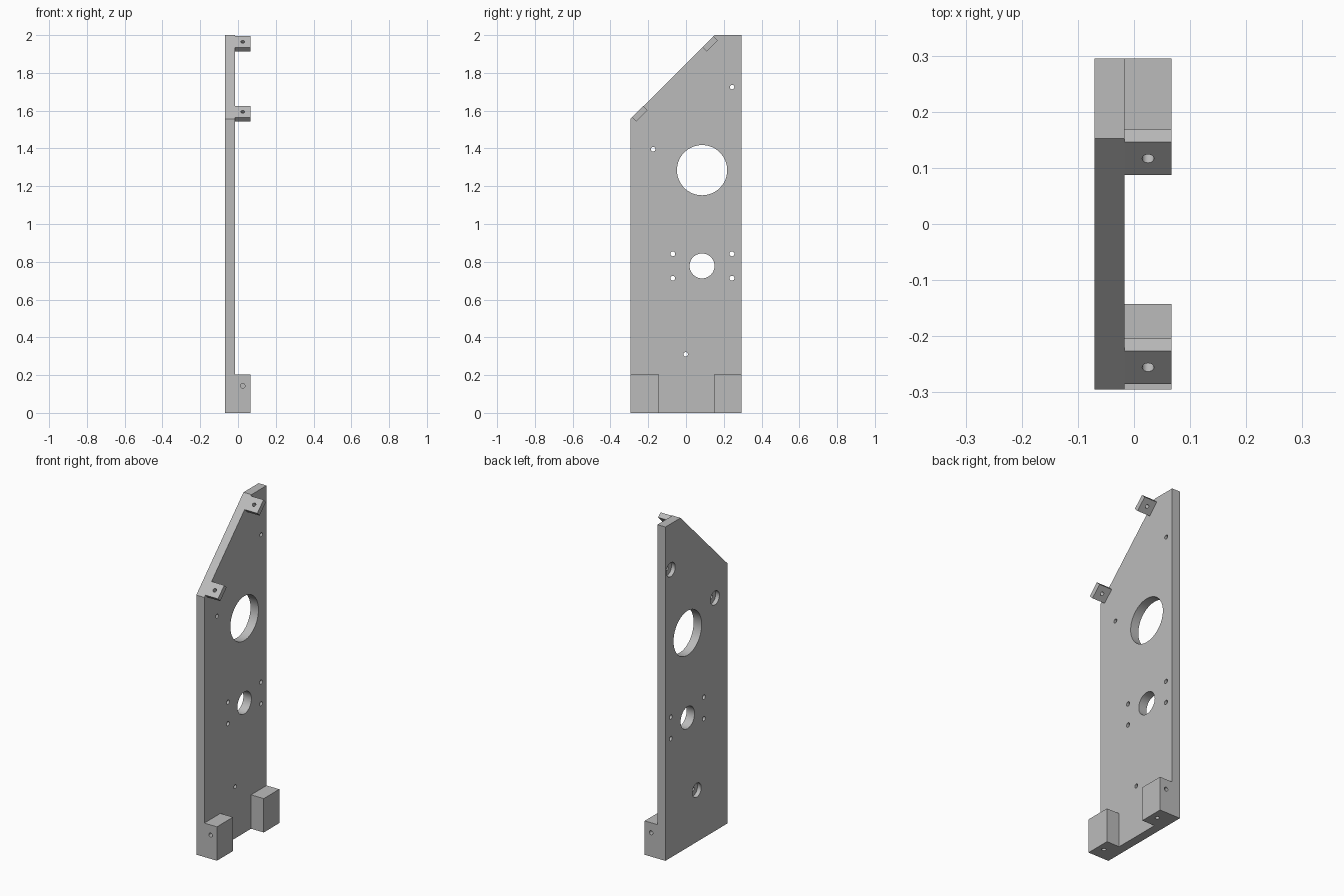
import bpy, bmesh
from math import radians
from mathutils import Vector

if "Cube" in bpy.data.objects:
    bpy.data.objects.remove(bpy.data.objects["Cube"], do_unlink=True)

GREY = (0.5, 0.5, 0.5, 1)
metal = bpy.data.materials.new("plain grey")
metal.use_nodes = True
metal.diffuse_color = GREY
metal.node_tree.nodes["Principled BSDF"].inputs["Base Color"].default_value = GREY

X0, X1, X2 = -0.07, -0.017, 0.067      # plate outside, plate inside, bracket end
XM = (X1 + X2) / 2
Y = 0.295                              # half depth of the plate


def extruded(name, outline, xa, xb):
    """Solid made from a (y, z) outline swept along x."""
    bm = bmesh.new()
    face = bm.faces.new([bm.verts.new((xa, y, z)) for y, z in outline])
    swept = bmesh.ops.extrude_face_region(bm, geom=[face])["geom"]
    bmesh.ops.translate(bm, vec=(xb - xa, 0, 0),
                        verts=[v for v in swept if isinstance(v, bmesh.types.BMVert)])
    bmesh.ops.recalc_face_normals(bm, faces=bm.faces)
    mesh = bpy.data.meshes.new(name)
    bm.to_mesh(mesh)
    bm.free()
    mesh.materials.append(metal)
    obj = bpy.data.objects.new(name, mesh)
    bpy.context.collection.objects.link(obj)
    return obj


def drill(obj, centre, axis, radius, depth, sides=32):
    """Cut a round hole reaching depth to either side of centre."""
    bpy.ops.mesh.primitive_cylinder_add(
        vertices=sides, radius=radius, depth=2 * depth, location=centre,
        rotation=Vector(axis).to_track_quat("Z", "Y").to_euler())
    cutter = bpy.context.object
    cutter.hide_render = True
    cutter.data.materials.append(metal)
    mod = obj.modifiers.new("hole", "BOOLEAN")
    mod.operation, mod.solver, mod.object = "DIFFERENCE", "EXACT", cutter
    bpy.context.view_layer.objects.active = obj
    bpy.ops.object.modifier_apply(modifier=mod.name)
    bpy.data.objects.remove(cutter, do_unlink=True)


def finish(obj):
    bpy.ops.object.select_all(action="DESELECT")
    obj.select_set(True)
    bpy.context.view_layer.objects.active = obj
    bpy.ops.object.shade_smooth_by_angle(angle=radians(30))


# Side plate with a sloping upper front edge
plate = extruded("side_plate", [(-Y, 0), (Y, 0), (Y, 2), (0.152, 2), (-Y, 1.555)], X0, X1)
PX = (X0 + X1) / 2

# Large openings
drill(plate, (PX, 0.085, 1.285), (1, 0, 0), 0.133, 0.1, 64)
drill(plate, (PX, 0.085, 0.778), (1, 0, 0), 0.066, 0.1, 48)

# Four screw holes round the smaller opening
for y in (-0.07, 0.243):
    for z in (0.713, 0.842):
        drill(plate, (PX, y, z), (1, 0, 0), 0.013, 0.1, 24)

# Counterbored screw holes, recessed on the outside
for y, z in ((-0.174, 1.396), (0.244, 1.725), (-0.002, 0.31)):
    drill(plate, (PX, y, z), (1, 0, 0), 0.012, 0.1, 24)
    drill(plate, (X0, y, z), (1, 0, 0), 0.042, 0.025)
finish(plate)

# Foot blocks with blind holes in the outer end and underside
for name, outer, inner in (("front_foot", -Y, -0.143), ("back_foot", Y, 0.148)):
    foot = extruded(name, [(outer, 0), (inner, 0), (inner, 0.203), (outer, 0.203)], X1, X2)
    drill(foot, (XM, outer, 0.143), (0, 1, 0), 0.012, 0.1, 24)
    drill(foot, (XM, (outer + inner) / 2, 0), (0, 0, 1), 0.012, 0.09, 24)
    finish(foot)

# Drilled tabs lying flush with the slope
LENGTH, THICK = 0.059, 0.022
for name, y in (("lower_tab", -0.285), ("upper_tab", 0.087)):
    z = 1.555 + (y + Y) * 0.445 / 0.447
    tab = extruded(name, [(y, z), (y + LENGTH, z + LENGTH),
                          (y + LENGTH + THICK, z + LENGTH - THICK),
                          (y + THICK, z - THICK)], X1, X2)
    drill(tab, (XM, y + LENGTH / 2, z + LENGTH / 2), (0, -1, 1), 0.0105, 0.1, 24)
    finish(tab)
